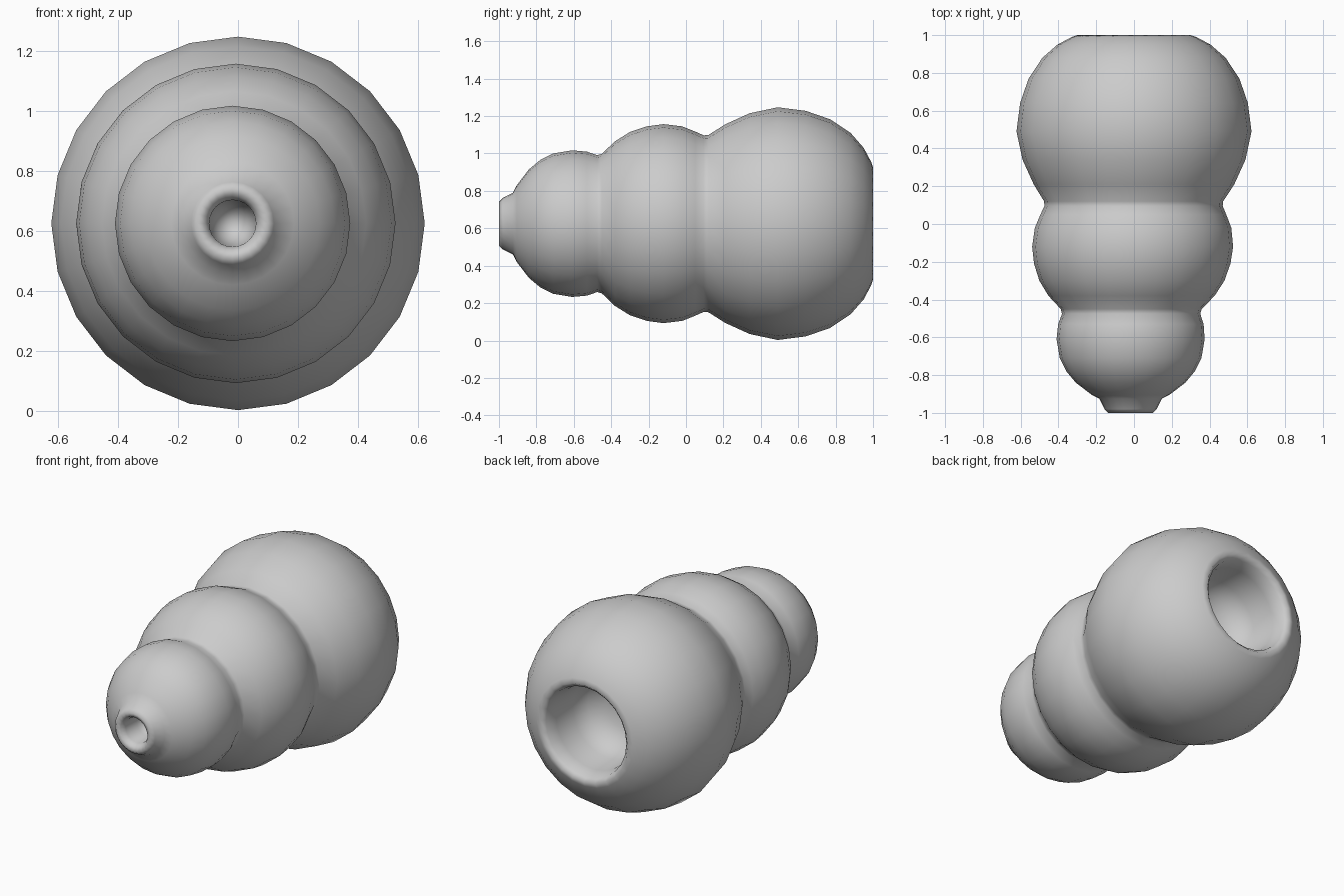
import bpy, bmesh, math

if "Cube" in bpy.data.objects:
    bpy.data.objects.remove(bpy.data.objects["Cube"])

SIDES = 24

# Outer skin and end recesses as one lathe profile: (y, radius)
front_recess = [(-0.76, 0.0), (-0.79, 0.05), (-0.86, 0.075), (-0.96, 0.078)]
front_spout = [(-0.99, 0.092), (-1.0, 0.118), (-0.98, 0.138), (-0.925, 0.165)]
small_lobe = [(-0.905, 0.205), (-0.84, 0.29), (-0.78, 0.34), (-0.71, 0.375), (-0.61, 0.392),
              (-0.53, 0.385), (-0.475, 0.366)]
middle_lobe = [(-0.45, 0.373), (-0.38, 0.44), (-0.30, 0.49), (-0.21, 0.52), (-0.12, 0.532),
               (-0.02, 0.52), (0.05, 0.492), (0.095, 0.472)]
large_lobe = [(0.12, 0.474), (0.21, 0.531), (0.34, 0.59), (0.49, 0.622), (0.64, 0.603),
              (0.77, 0.558), (0.88, 0.485), (0.95, 0.405)]
back_recess = [(0.99, 0.33), (1.0, 0.30), (0.975, 0.275), (0.90, 0.26), (0.75, 0.25),
               (0.66, 0.21), (0.61, 0.12), (0.595, 0.0)]
profile = front_recess + front_spout + small_lobe + middle_lobe + large_lobe + back_recess


def lathe_y(name, points, centre_z):
    """Spin a profile around the lengthwise axis, with a slight sideways drift to the front."""
    bm = bmesh.new()
    rings = []
    for y, r in points:
        cx = -0.018 * min(1.0, max(0.0, (0.2 - y) / 0.8))
        count = 1 if r == 0 else SIDES
        rings.append([bm.verts.new((cx + r * math.sin(2 * math.pi * i / SIDES), y,
                                    centre_z + r * math.cos(2 * math.pi * i / SIDES)))
                      for i in range(count)])
    for a, b in zip(rings, rings[1:]):
        for i in range(SIDES):
            j = (i + 1) % SIDES
            corners = [a[i % len(a)], a[j % len(a)], b[j % len(b)], b[i % len(b)]]
            bm.faces.new(list(dict.fromkeys(corners)))
    bmesh.ops.recalc_face_normals(bm, faces=bm.faces)
    for f in bm.faces:
        f.smooth = True
    mesh = bpy.data.meshes.new(name)
    bm.to_mesh(mesh)
    bm.free()
    obj = bpy.data.objects.new(name, mesh)
    bpy.context.collection.objects.link(obj)
    return obj


# Three-lobed body with a hole in each end
lathe_y("three_lobed_body", profile, 0.625)
